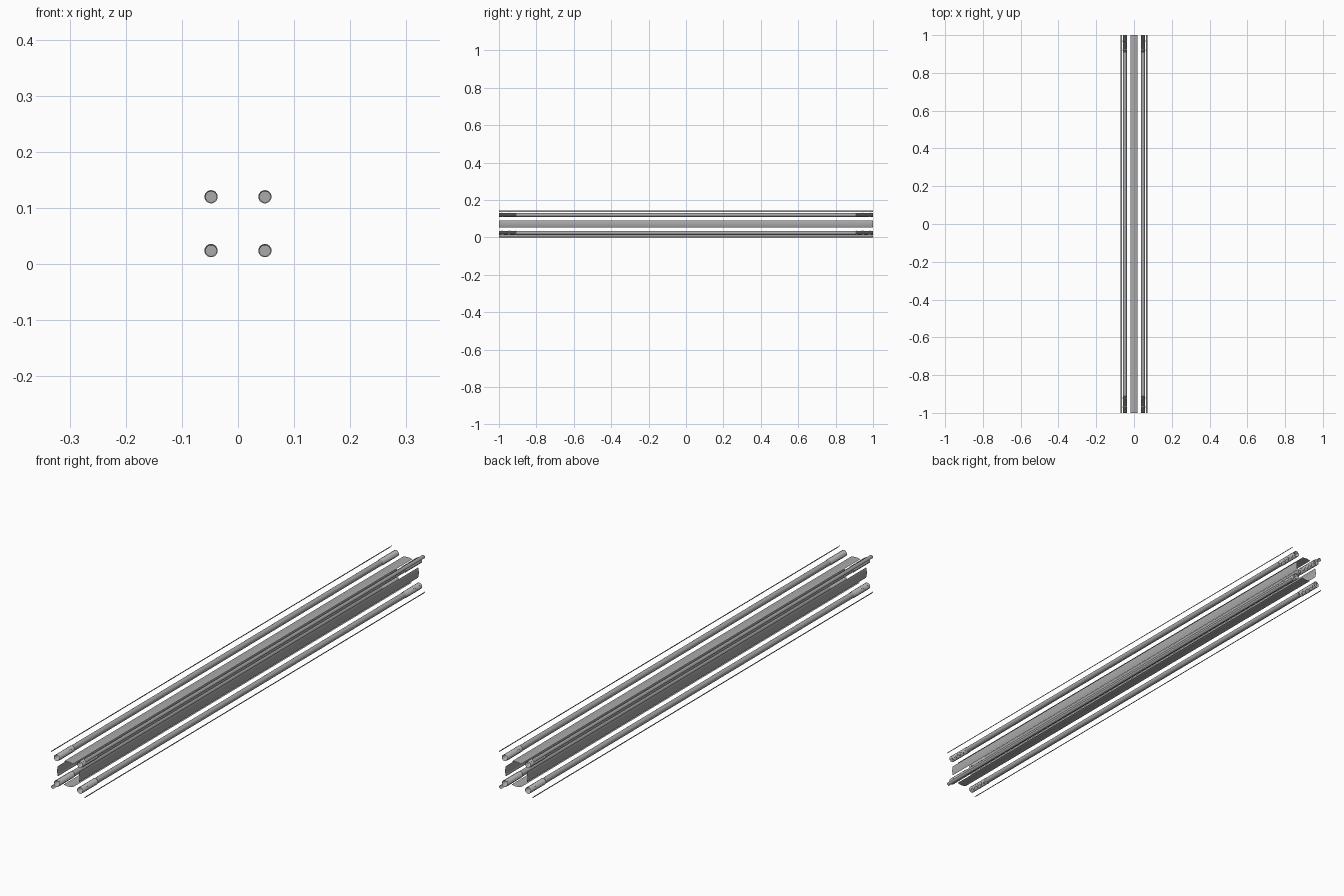
import bpy, bmesh, math

if "Cube" in bpy.data.objects:
    bpy.data.objects.remove(bpy.data.objects["Cube"])

MID = 0.072      # height of the profile axis
BORE = 0.048     # offset of corner bores
HALF = 1.0       # half length

metal = bpy.data.materials.new("aluminium grey")
metal.diffuse_color = (0.40, 0.40, 0.40, 1)
metal.use_nodes = True
metal.node_tree.nodes["Principled BSDF"].inputs["Base Color"].default_value = metal.diffuse_color


def finish(name, bm):
    mesh = bpy.data.meshes.new(name)
    bm.to_mesh(mesh)
    bm.free()
    mesh.materials.append(metal)
    ob = bpy.data.objects.new(name, mesh)
    bpy.context.collection.objects.link(ob)
    bpy.context.view_layer.objects.active = ob
    ob.select_set(True)
    bpy.ops.object.shade_smooth_by_angle(angle=math.radians(35))
    ob.select_set(False)
    return ob


def strip(name, pts):
    """Thin wall: an open cross-section (x, z) swept along the length."""
    bm = bmesh.new()
    rows = [[bm.verts.new((x, y, z + MID)) for x, z in pts] for y in (-HALF, HALF)]
    for i in range(len(pts) - 1):
        bm.faces.new((rows[0][i], rows[0][i + 1], rows[1][i + 1], rows[1][i]))
    return finish(name, bm)


def rod(name, cx, cz, n=24):
    """Corner bore with threaded ends, turned around its own axis."""
    thread = []
    for i in range(18):
        y = 0.91 + i * 0.005
        thread += [(y, 0.0118), (y + 0.0025, 0.0096)]
    thread.append((HALF, 0.0118))
    prof = [(-y, r) for y, r in reversed(thread)] + [(-0.908, 0.0105), (0.908, 0.0105)] + thread
    bm = bmesh.new()
    rings = []
    for y, r in prof:
        rings.append([bm.verts.new((cx + r * math.cos(2 * math.pi * k / n), y,
                                    cz + MID + r * math.sin(2 * math.pi * k / n)))
                      for k in range(n)])
    for a, b in zip(rings, rings[1:]):
        for k in range(n):
            j = (k + 1) % n
            bm.faces.new((a[k], b[k], b[j], a[j]))
    # closed bottoms of the threaded holes
    bm.faces.new(rings[len(thread)])
    bm.faces.new(list(reversed(rings[len(thread) + 1])))
    return finish(name, bm)


# Corner bores and the rounded outer corners
R = 0.009
for sx, sn in ((-1, "left"), (1, "right")):
    for sz, zn in ((-1, "lower"), (1, "upper")):
        rod(f"{zn}_{sn}_bore", sx * BORE, sz * BORE)
        c = MID - R
        arc = [(sx * (c + R * math.cos(t * math.pi / 12)),
                sz * (c + R * math.sin(t * math.pi / 12))) for t in range(7)]
        strip(f"{zn}_{sn}_corner", arc if sx * sz > 0 else arc[::-1])

# Four gently curved slot floors around the axis
floor = [(0.046 - 0.003 * (u / 4) ** 2, 0.019 * u / 4) for u in range(-4, 5)]
for k, side in enumerate(("right", "top", "left", "bottom")):
    ca, sa = round(math.cos(k * math.pi / 2)), round(math.sin(k * math.pi / 2))
    strip(f"{side}_slot_floor", [(d * ca - w * sa, d * sa + w * ca) for d, w in floor])
